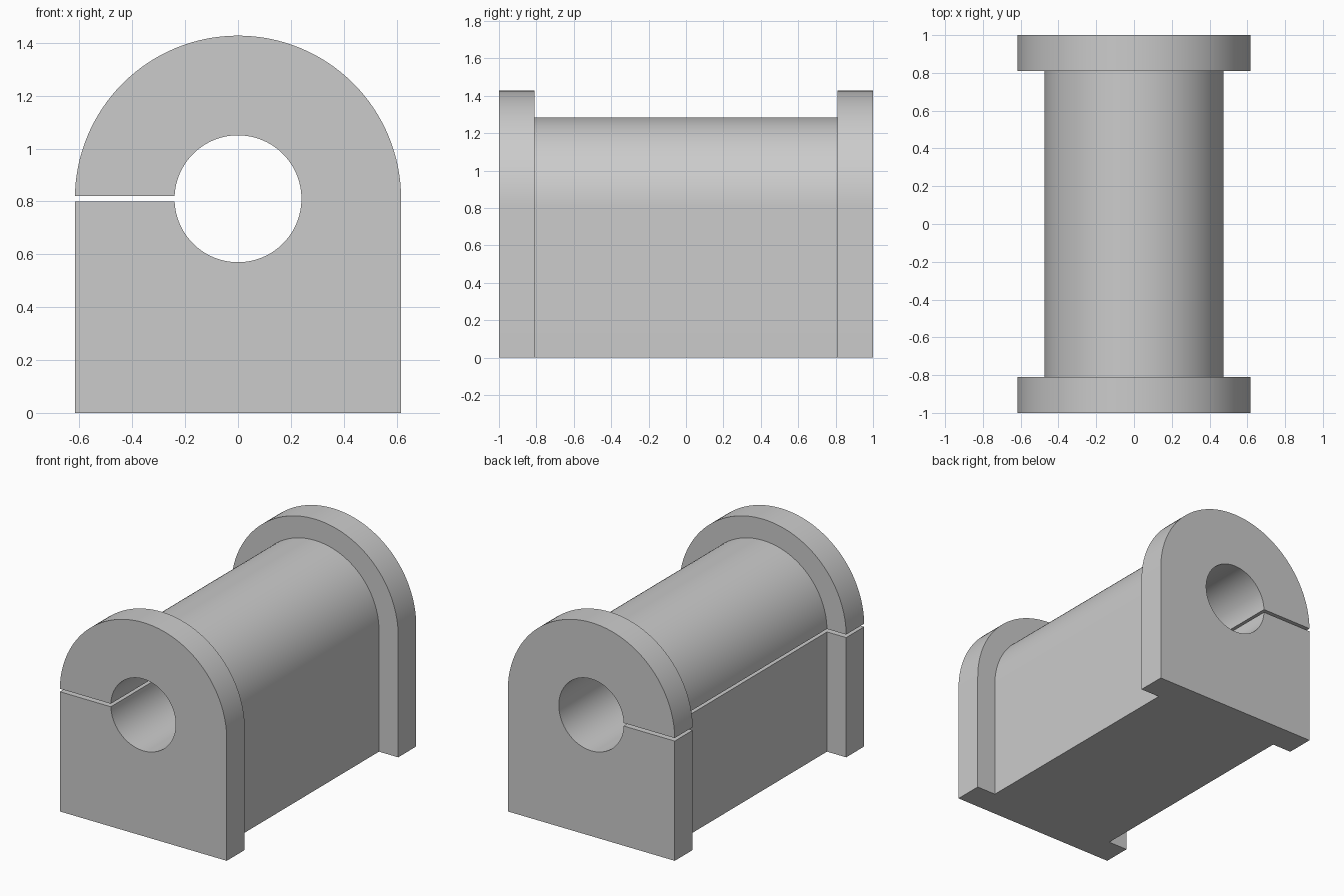
import bpy
import bmesh
from math import cos, sin, pi

AXIS_Z = 0.81      # height of the bore axis
BORE = 0.24
FLANGE = 0.617     # half width of the end flanges
BODY = 0.475       # half width of the middle block
INNER_Y = 0.81     # inner face of each flange

cube = bpy.data.objects.get("Cube")
if cube:
    bpy.data.objects.remove(cube, do_unlink=True)

grey = bpy.data.materials.new("plain_grey")
grey.use_nodes = True
colour = (0.6, 0.6, 0.6, 1)
grey.diffuse_color = colour
grey.node_tree.nodes["Principled BSDF"].inputs["Base Color"].default_value = colour


def arc(radius, start, end, steps):
    return [(radius * cos(start + (end - start) * i / steps),
             AXIS_Z + radius * sin(start + (end - start) * i / steps))
            for i in range(steps + 1)]


def arch(half_width):
    return [(-half_width, 0), (half_width, 0)] + arc(half_width, 0, pi, 64)


def prism(name, profile, y0, y1):
    """Extrude an x-z profile along y."""
    bm = bmesh.new()
    face = bm.faces.new([bm.verts.new((x, y0, z)) for x, z in profile])
    result = bmesh.ops.extrude_face_region(bm, geom=[face])
    moved = [v for v in result["geom"] if isinstance(v, bmesh.types.BMVert)]
    bmesh.ops.translate(bm, verts=moved, vec=(0, y1 - y0, 0))
    bmesh.ops.recalc_face_normals(bm, faces=bm.faces)
    mesh = bpy.data.meshes.new(name)
    bm.to_mesh(mesh)
    bm.free()
    mesh.materials.append(grey)
    obj = bpy.data.objects.new(name, mesh)
    bpy.context.collection.objects.link(obj)
    return obj


def combine(target, tool, operation):
    """Apply a boolean and remove the tool object."""
    bpy.context.view_layer.objects.active = target
    mod = target.modifiers.new(operation, "BOOLEAN")
    mod.operation = operation
    mod.solver = "EXACT"
    mod.object = tool
    bpy.ops.object.modifier_apply(modifier=mod.name)
    bpy.data.objects.remove(tool, do_unlink=True)


# Arched block with a wider arched flange at each end
housing = prism("bearing_housing", arch(BODY), -0.9, 0.9)
for side in (-1, 1):
    flange = prism("end_flange", arch(FLANGE), side * INNER_Y, side)
    combine(housing, flange, "UNION")

# Round bore joined to a clamping slit on the right: one keyhole cutter
half_slit = 0.01
start = -pi + half_slit / BORE
keyhole = arc(BORE, start, -start, 96)
keyhole += [(-0.8, AXIS_Z + half_slit), (-0.8, AXIS_Z - half_slit)]
combine(housing, prism("keyhole_cutter", keyhole, -1.2, 1.2), "DIFFERENCE")

# Smooth the curved walls, keep the machined edges crisp
for obj in bpy.context.selected_objects:
    obj.select_set(False)
housing.select_set(True)
bpy.context.view_layer.objects.active = housing
bpy.ops.object.shade_smooth_by_angle(angle=pi / 6)
